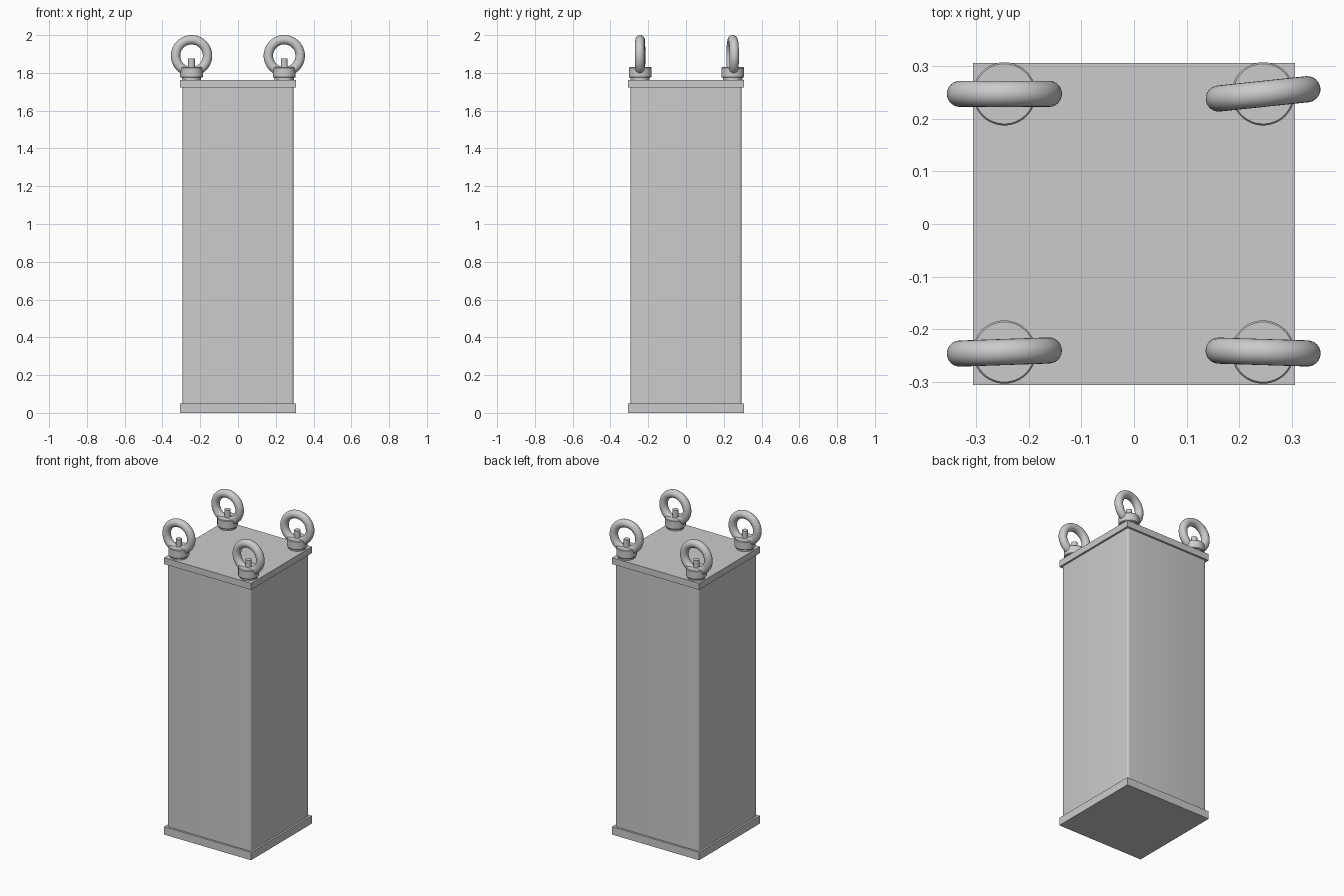
import bpy, bmesh, math

if "Cube" in bpy.data.objects:
    bpy.data.objects.remove(bpy.data.objects["Cube"])

grey = bpy.data.materials.new("light grey metal")
grey.diffuse_color = (0.6, 0.6, 0.6, 1)
grey.use_nodes = True
grey.node_tree.nodes["Principled BSDF"].inputs["Base Color"].default_value = grey.diffuse_color


def finish(obj, name, smooth=True):
    obj.name = name
    obj.data.materials.clear()
    obj.data.materials.append(grey)
    if smooth:
        bpy.ops.object.select_all(action='DESELECT')
        obj.select_set(True)
        bpy.context.view_layer.objects.active = obj
        bpy.ops.object.shade_smooth_by_angle(angle=math.radians(35))
    return obj


def slab(name, half, z0, z1):
    bpy.ops.mesh.primitive_cube_add(size=1, location=(0, 0, (z0 + z1) / 2))
    obj = bpy.context.object
    obj.scale = (2 * half, 2 * half, z1 - z0)
    bpy.ops.object.transform_apply(location=False, rotation=False, scale=True)
    return finish(obj, name, False)


def lathe(name, profile, x, y, steps=48):
    bm = bmesh.new()
    vs = [bm.verts.new((r, 0, z)) for r, z in profile]
    es = [bm.edges.new(p) for p in zip(vs, vs[1:])]
    bmesh.ops.spin(bm, geom=vs + es, cent=(0, 0, 0), axis=(0, 0, 1),
                   angle=math.tau, steps=steps)
    bmesh.ops.remove_doubles(bm, verts=bm.verts, dist=1e-5)
    bmesh.ops.recalc_face_normals(bm, faces=bm.faces)
    me = bpy.data.meshes.new(name)
    bm.to_mesh(me)
    bm.free()
    obj = bpy.data.objects.new(name, me)
    obj.location = (x, y, 0)
    bpy.context.collection.objects.link(obj)
    return finish(obj, name)


# plates and column body
slab("base_plate", 0.306, 0.0, 0.05)
slab("top_plate", 0.306, 1.722, 1.763)

# column with rounded vertical corners
bm = bmesh.new()
bmesh.ops.create_cube(bm, size=1)
for v in bm.verts:
    v.co = (v.co.x * 0.588, v.co.y * 0.588, v.co.z * 1.672 + 0.886)
upright = [e for e in bm.edges
           if abs(e.verts[0].co.z - e.verts[1].co.z) > 1]
bmesh.ops.bevel(bm, geom=upright, offset=0.013, segments=5, profile=0.5,
                affect='EDGES')
me = bpy.data.meshes.new("column")
bm.to_mesh(me)
bm.free()
column = bpy.data.objects.new("column", me)
bpy.context.collection.objects.link(column)
finish(column, "column")

# lifting eyes: position and twist at each corner
collar = [(0, 1.775), (0.057, 1.775), (0.06, 1.779), (0.06, 1.826),
          (0.057, 1.83), (0, 1.83)]
washer = [(0, 1.76), (0.051, 1.76), (0.051, 1.777), (0, 1.777)]
stud = [(0, 1.80), (0.018, 1.80), (0.018, 1.877), (0, 1.877)]
eyes = {"back_left": (-0.246, 0.247, 0), "back_right": (0.245, 0.247, 6),
        "front_left": (-0.246, -0.243, 2), "front_right": (0.245, -0.243, -1.8)}
for corner, (x, y, twist) in eyes.items():
    lathe("washer_" + corner, washer, x, y)
    lathe("collar_" + corner, collar, x, y)
    lathe("stud_" + corner, stud, x, y, 24)
    bpy.ops.mesh.primitive_torus_add(
        major_radius=0.0845, minor_radius=0.0248, major_segments=64,
        minor_segments=24, location=(x, y, 1.891),
        rotation=(math.pi / 2, 0, math.radians(twist)))
    finish(bpy.context.object, "eye_ring_" + corner)
